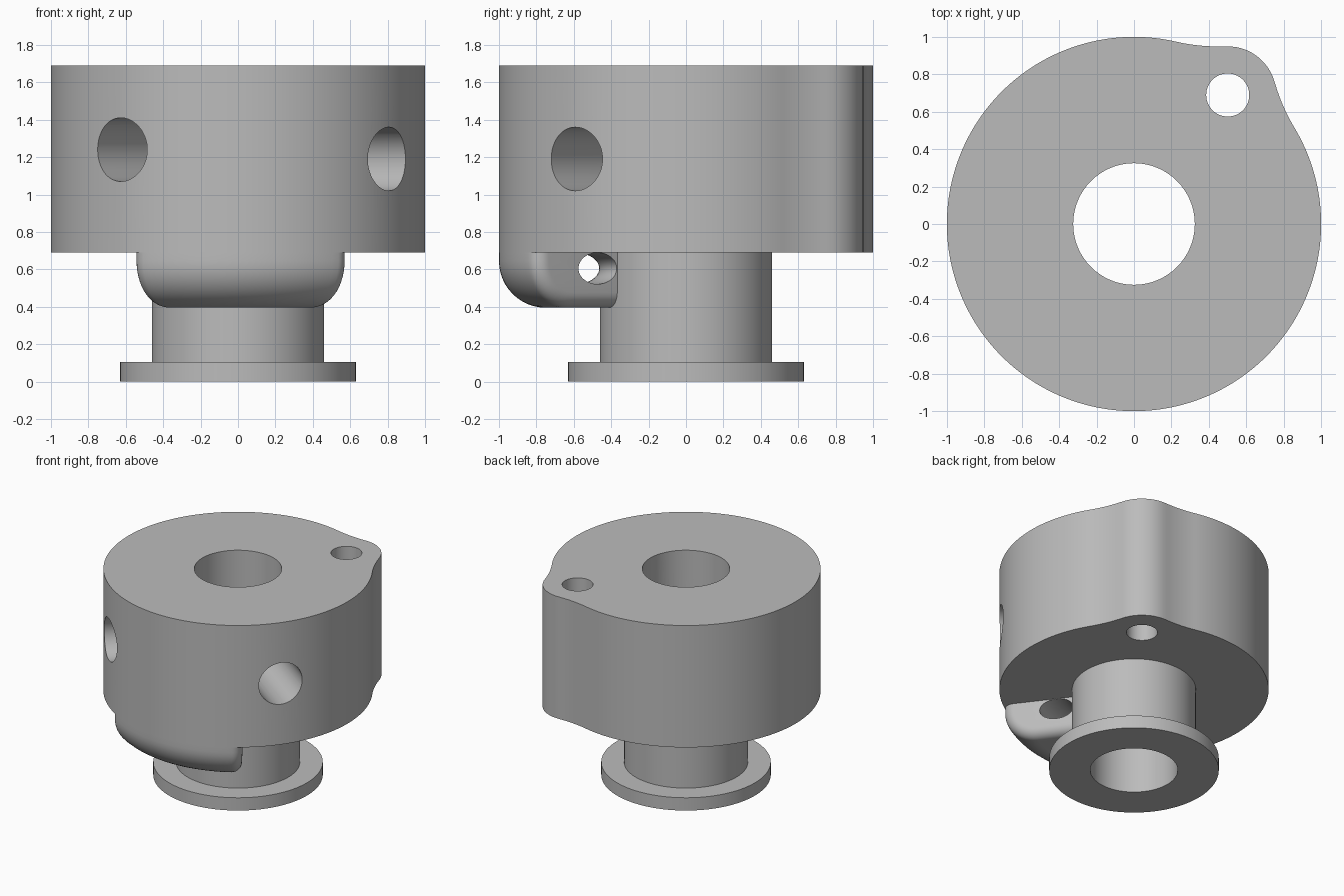
import bpy, bmesh
from math import sin, cos, asin, sqrt, hypot, pi, radians, degrees
from mathutils import Matrix, Vector

cube = bpy.data.objects.get("Cube")
if cube:
    bpy.data.objects.remove(cube)

grey = bpy.data.materials.new("machined_grey")
grey.use_nodes = True
grey.diffuse_color = (0.5, 0.5, 0.5, 1)
grey.node_tree.nodes["Principled BSDF"].inputs["Base Color"].default_value = grey.diffuse_color


def finish(name, bm):
    bmesh.ops.recalc_face_normals(bm, faces=bm.faces)
    mesh = bpy.data.meshes.new(name)
    bm.to_mesh(mesh)
    bm.free()
    mesh.materials.append(grey)
    ob = bpy.data.objects.new(name, mesh)
    bpy.context.collection.objects.link(ob)
    return ob


def activate(ob):
    bpy.ops.object.select_all(action='DESELECT')
    ob.select_set(True)
    bpy.context.view_layer.objects.active = ob


def cut(ob, cutter):
    cutter.hide_render = True
    mod = ob.modifiers.new("cut", 'BOOLEAN')
    mod.operation, mod.solver, mod.object = 'DIFFERENCE', 'EXACT', cutter
    activate(ob)
    bpy.ops.object.modifier_apply(modifier=mod.name)
    bpy.data.objects.remove(cutter)


def smooth(ob):
    activate(ob)
    bpy.ops.object.shade_smooth_by_angle(angle=radians(30))


def rod(name, radius, start, end):
    """Solid cylinder between two points."""
    a, b = Vector(start), Vector(end)
    bm = bmesh.new()
    turn = (b - a).to_track_quat('Z', 'Y').to_matrix().to_4x4()
    bmesh.ops.create_cone(bm, cap_ends=True, segments=64, radius1=radius, radius2=radius,
                          depth=(b - a).length,
                          matrix=Matrix.Translation((a + b) / 2) @ turn)
    return finish(name, bm)


def rings_to_solid(name, rings, loop=False):
    """Bridge equal closed rings of points; cap both ends unless they loop."""
    bm = bmesh.new()
    rows = [[bm.verts.new(p) for p in ring] for ring in rings]
    n = len(rows[0])
    for a, b in zip(rows, rows[1:] + rows[:1] if loop else rows[1:]):
        for i in range(n):
            j = (i + 1) % n
            bm.faces.new((a[i], a[j], b[j], b[i]))
    if not loop:
        bm.faces.new(rows[0])
        bm.faces.new(rows[-1])
    return finish(name, bm)


def polar(r, angle, z):
    return (r * cos(angle), r * sin(angle), z)


# Main body: round outline with an ear blended in by concave arcs
LOW, HIGH, BORE = 0.69, 1.69, 0.325
EAR_DIST, EAR_R, EAR_ANGLE, BLEND_R = 0.852, 0.26, radians(54), 1.0
BLEND_ANGLE, EAR_LIMIT = radians(23), radians(8.7)


def outline_radius(d):
    d = abs(d)
    if d < EAR_LIMIT:
        return EAR_DIST * cos(d) + sqrt(EAR_R ** 2 - (EAR_DIST * sin(d)) ** 2)
    if d < BLEND_ANGLE:
        far, off = 1 + BLEND_R, BLEND_ANGLE - d
        return far * cos(off) - sqrt(BLEND_R ** 2 - (far * sin(off)) ** 2)
    return 1.0


steps = [radians(k * 1.5) for k in range(-120, 120)]
body = rings_to_solid("main_body", [
    [polar(outline_radius(d), d + EAR_ANGLE, z) for d in steps] for z in (LOW, HIGH)])

# Bore, ear hole and two radial screw holes
cut(body, rod("bore_cutter", BORE, (0, 0, 0.5), (0, 0, 2)))
ear = (EAR_DIST * cos(EAR_ANGLE), EAR_DIST * sin(EAR_ANGLE))
cut(body, rod("ear_hole_cutter", 0.115, (*ear, 0.5), (*ear, 2)))
for angle, z in ((-128.8, 1.24), (-36.3, 1.19)):
    a = radians(angle)
    cut(body, rod("screw_hole_cutter", 0.17, polar(0.2, a, z), polar(1.2, a, z)))
smooth(body)

# Neck with base flange, turned around the bore
profile = [(BORE, 0), (0.63, 0), (0.63, 0.105), (0.46, 0.105), (0.46, LOW), (BORE, LOW)]
neck = rings_to_solid("flanged_neck", [
    [polar(r, 2 * pi * k / 128, z) for r, z in profile] for k in range(128)], loop=True)
smooth(neck)

# Front foot: sector with a large outer fillet and rounded ends
FOOT, FILLET, ROUND, INNER = 0.395, 0.25, 0.08, 0.44
START, END = radians(-125), radians(-53)


def foot_profile(inset):
    r0, z0, rad = 1 - FILLET, FOOT + FILLET, FILLET - inset
    arc = [(r0 + rad * sin(k * pi / 24), z0 - rad * cos(k * pi / 24)) for k in range(13)]
    return [(INNER, LOW), (INNER, FOOT + inset)] + arc + [(1 - inset, LOW)]


def foot_end(k):
    """Inset profile and its distance from the end plane."""
    t = k * pi / 16
    return foot_profile(ROUND * (1 - sin(t))), ROUND * (1 - cos(t))


ends = [foot_end(k) for k in range(9)]
rings = [[polar(r, START + asin(s / r), z) for r, z in p] for p, s in ends]
for k in range(1, 32):
    rings.append([polar(r, (START + asin(ROUND / r)) * (1 - k / 32)
                        + (END - asin(ROUND / r)) * k / 32, z) for r, z in foot_profile(0)])
rings += [[polar(r, END - asin(s / r), z) for r, z in p] for p, s in reversed(ends)]
foot = rings_to_solid("front_foot", rings)

# Curved oval channel through the foot
channel = rings_to_solid("channel_cutter", [
    [polar(0.592 + 0.128 * cos(t * pi / 24), k * pi / 48, 0.605 + 0.084 * sin(t * pi / 24))
     for t in range(48)] for k in range(96)], loop=True)
cut(foot, channel)
smooth(foot)
